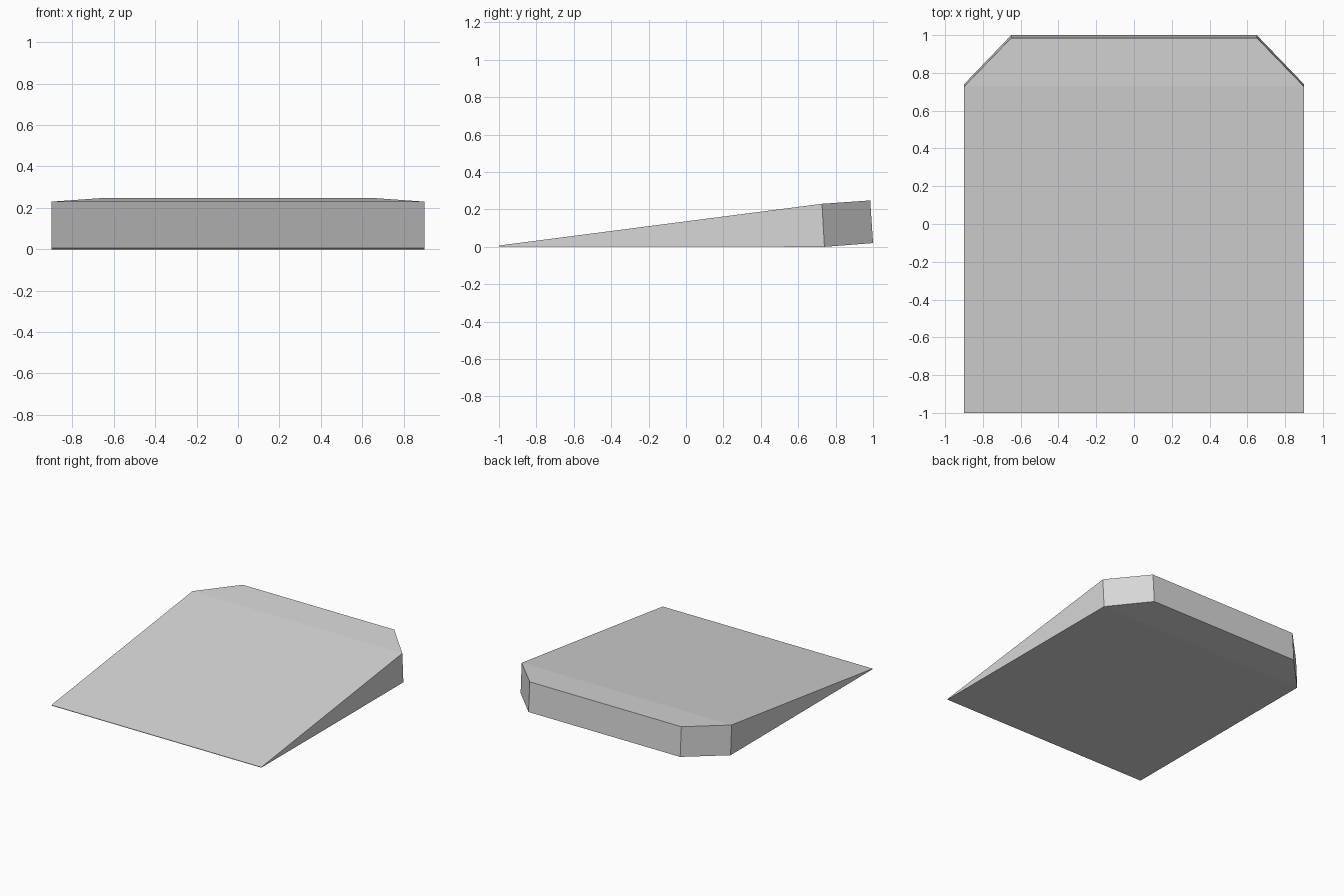
import bpy
import bmesh

cube = bpy.data.objects.get("Cube")
if cube:
    bpy.data.objects.remove(cube, do_unlink=True)

# Plain grey material
grey = bpy.data.materials.new("light_grey")
grey.use_nodes = True
colour = (0.68, 0.68, 0.68, 1)
grey.diffuse_color = colour
grey.node_tree.nodes["Principled BSDF"].inputs["Base Color"].default_value = colour


def outline(right_half):
    """Mirror the right half of an outline into a closed loop."""
    return right_half + [(-x, y, z) for x, y, z in reversed(right_half)]


# Wedge outlines: thin front edge, chamfered rear corners
bottom = outline([(0.9, -1.0, 0.003), (0.9, 0.74, 0.0), (0.65, 1.0, 0.02)])
top = outline([(0.9, -1.0, 0.007), (0.9, 0.727, 0.23), (0.65, 0.985, 0.248)])

bm = bmesh.new()
low = [bm.verts.new(p) for p in bottom]
high = [bm.verts.new(p) for p in top]
n = len(low)

# Walls all around
for i in range(n):
    j = (i + 1) % n
    bm.faces.new((low[i], low[j], high[j], high[i]))

# Main ramp and the gently flatter rear strip, above and below
for loop in (low, high):
    bm.faces.new((loop[0], loop[1], loop[4], loop[5]))
    bm.faces.new((loop[1], loop[2], loop[3], loop[4]))

bmesh.ops.recalc_face_normals(bm, faces=bm.faces[:])
mesh = bpy.data.meshes.new("wedge_ramp")
bm.to_mesh(mesh)
bm.free()
mesh.materials.append(grey)
wedge = bpy.data.objects.new("wedge_ramp", mesh)
bpy.context.collection.objects.link(wedge)
